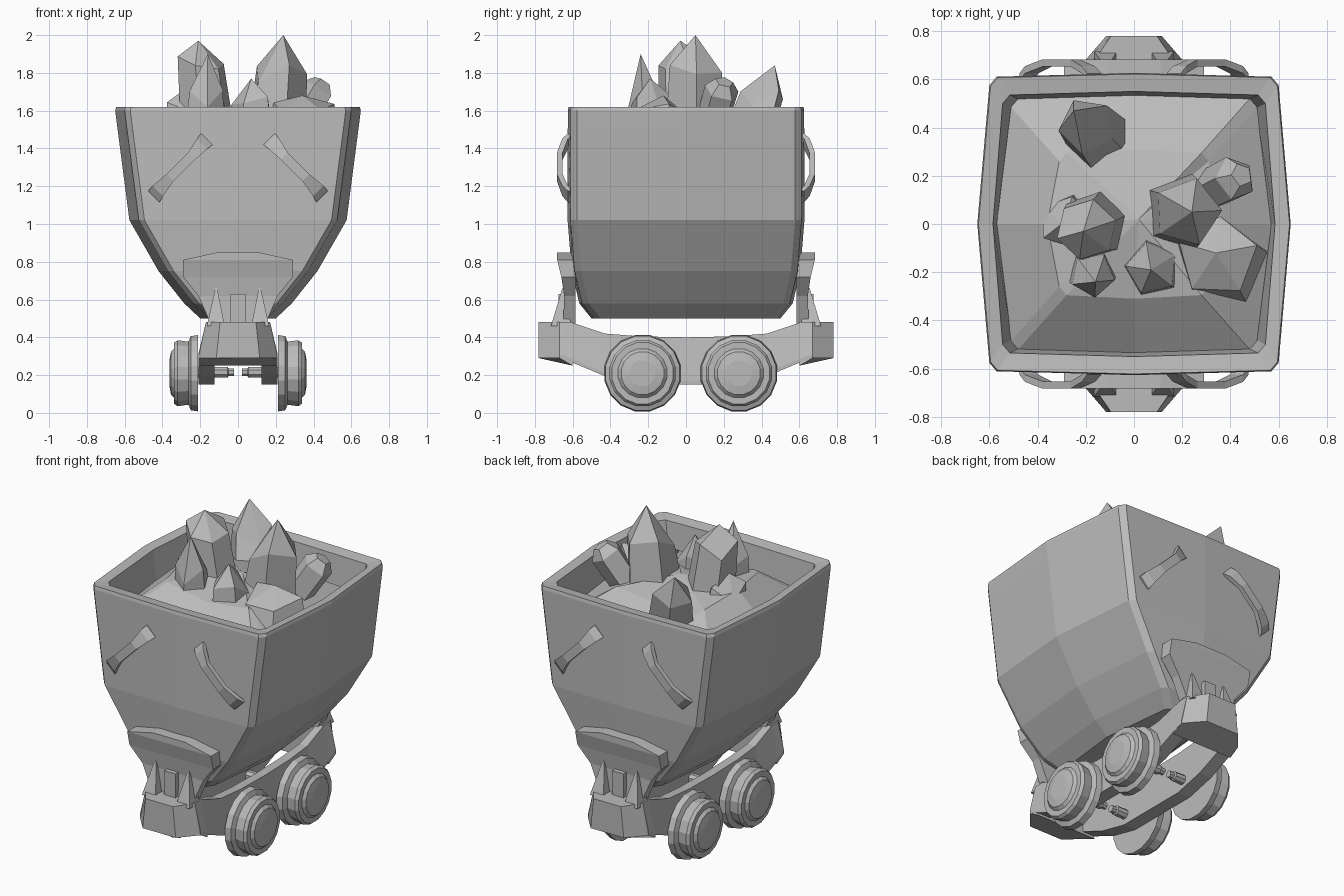
import bpy, bmesh, math, random
from mathutils import Vector

if "Cube" in bpy.data.objects:
    bpy.data.objects.remove(bpy.data.objects["Cube"])

random.seed(4)
grey = bpy.data.materials.new("stone grey")
grey.diffuse_color = (0.5, 0.5, 0.5, 1)
grey.use_nodes = True
grey.node_tree.nodes["Principled BSDF"].inputs["Base Color"].default_value = grey.diffuse_color


def loft(name, rings):
    """Skin a list of equal-length point rings and cap both ends."""
    bm = bmesh.new()
    vs = [[bm.verts.new(p) for p in r] for r in rings]
    n = len(vs[0])
    for a, b in zip(vs, vs[1:]):
        for i in range(n):
            j = (i + 1) % n
            bm.faces.new((a[i], a[j], b[j], b[i]))
    bm.faces.new(vs[0][::-1])
    bm.faces.new(vs[-1])
    bmesh.ops.remove_doubles(bm, verts=bm.verts, dist=0.0005)
    bmesh.ops.recalc_face_normals(bm, faces=bm.faces)
    me = bpy.data.meshes.new(name)
    bm.to_mesh(me)
    bm.free()
    me.materials.append(grey)
    ob = bpy.data.objects.new(name, me)
    bpy.context.collection.objects.link(ob)
    return ob


def plan(z, w, d, c=0.05):
    """Bulging rectangle with chamfered corners, seen from above."""
    q = [(w, 0), (w - c, d - 0.05), (w - c - 0.03, d - 0.015), (0, d)]
    p = q + [(-x, y) for x, y in q[2::-1]]
    p += [(x, -y) for x, y in p[-2:0:-1]]
    return [(x, y, z) for x, y in p]


def box(z, x0, x1, y0, y1):
    return [(x0, y0, z), (x1, y0, z), (x1, y1, z), (x0, y1, z)]


# Bucket with thick rim and inner walls
loft("bucket", [plan(0.50, 0.20, 0.50), plan(0.58, 0.285, 0.565), plan(0.75, 0.42, 0.605),
                plan(1.02, 0.575, 0.627), plan(1.52, 0.64, 0.626), plan(1.60, 0.65, 0.626),
                plan(1.62, 0.645, 0.622), plan(1.61, 0.585, 0.55, 0.04), plan(1.38, 0.565, 0.53, 0.06)])

# Ore mound inside the bucket
mid = [(x, y, 1.57 + random.uniform(-0.03, 0.05)) for x, y, z in plan(0, 0.36, 0.31)]
loft("ore_mound", [plan(1.35, 0.57, 0.535, 0.06), plan(1.42, 0.57, 0.535, 0.06), mid,
                   [(0.02, 0.02, 1.62)] * 12])


def crystal(name, base, tip, r, shoulder, n=5, turn=0.3):
    b, t = Vector(base), Vector(tip)
    rings = []
    for f, k in ((0, 1.0), (shoulder, 0.85), (1, 0)):
        c = b.lerp(t, f)
        rings.append([c + Vector((math.cos(turn + i * math.tau / n) * r * k,
                                  math.sin(turn + i * math.tau / n) * r * k,
                                  (0.05 * math.sin(2.4 * i) if k == 0.85 else 0))) for i in range(n)])
    loft(name, rings)


# Crystals: base centre, tip, radius, shoulder height
for i, c in enumerate([
        ((-0.16, 0.00, 1.48), (-0.21, -0.03, 1.97), 0.15, 0.75, 6),
        ((0.19, 0.05, 1.48), (0.24, 0.05, 2.00), 0.17, 0.62, 5),
        ((-0.18, -0.19, 1.48), (-0.16, -0.24, 1.90), 0.11, 0.45, 5),
        ((-0.13, 0.33, 1.46), (-0.25, 0.47, 1.84), 0.14, 0.55, 5),
        ((0.08, -0.18, 1.48), (0.07, -0.19, 1.77), 0.13, 0.55, 5),
        ((0.36, -0.17, 1.42), (0.34, -0.12, 1.68), 0.20, 0.70, 5),
        ((-0.27, 0.02, 1.46), (-0.30, 0.00, 1.70), 0.13, 0.60, 5)]):
    crystal(f"crystal_{i + 1}", *c[:4], n=c[4], turn=0.3 + i)

# Blunt leaning crystal on the right
a, b = Vector((0.30, 0.13, 1.50)), Vector((0.44, 0.20, 1.74))
ax = (b - a).normalized()
u = ax.cross(Vector((0, 1, 0))).normalized()
v = ax.cross(u)
loft("leaning_crystal", [[a.lerp(b, f) + (u * math.cos(i * math.tau / 5) + v * math.sin(i * math.tau / 5)) * r
                          for i in range(5)] for f, r in ((0, 0.09), (0.85, 0.095), (1.05, 0.05))])

for e in (-1, 1):                       # front and back ends
    end = "front" if e < 0 else "back"
    # Slanted grab handles
    for s in (-1, 1):
        rings = []
        for x, z, y, h in ((0.165, 1.45, 0.61, 0.042), (0.19, 1.425, 0.64, 0.038), (0.245, 1.36, 0.668, 0.026),
                           (0.36, 1.245, 0.668, 0.026), (0.425, 1.175, 0.64, 0.038), (0.445, 1.145, 0.61, 0.042)):
            o = h * 0.72
            rings.append([(s * (x + k * o), e * (y + t), z + k * o)
                          for k, t in ((-1, -0.015), (1, -0.015), (1, 0.015), (-1, 0.015))])
        loft(f"{end}_handle", rings)
    # Bracket plate holding the bucket
    loft(f"{end}_bracket", [box(z, -w, w, e * 0.585, e * y) for z, w, y in
                            ((0.46, 0.14, 0.65), (0.62, 0.21, 0.645), (0.72, 0.29, 0.66),
                             (0.81, 0.29, 0.682), (0.85, 0.11, 0.682))])
    # Bracket ribs and centre pin
    for s in (-1, 1):
        loft(f"{end}_rib", [box(0.46, s * 0.07, s * 0.165, e * 0.61, e * 0.715),
                            box(0.66, s * 0.11, s * 0.12, e * 0.63, e * 0.655)])
    loft(f"{end}_pin", [box(z, -0.04, 0.04, e * 0.61, e * 0.675) for z in (0.47, 0.63)])
    # Chassis end block, narrowing to the bumper
    loft(f"{end}_bumper", [[(x, e * y, z + (0.04 if y < 0.65 and z < 0.4 else 0) * -1) for x, y in
                            ((-w, 0.60), (-w, 0.67), (-n, 0.78), (n, 0.78), (w, 0.67), (w, 0.60))]
                           for z, w, n in ((0.29, 0.21, 0.115), (0.48, 0.17, 0.095))])

# Chassis side rails
stations = [(0.67, 0.29, 0.48, 0.17), (0.61, 0.27, 0.48, 0.17), (0.43, 0.195, 0.42, 0.18),
            (0.24, 0.15, 0.405, 0.183), (0, 0.15, 0.40, 0.183)]
stations += [(-y, a, b, w) for y, a, b, w in stations[-2::-1]]
for s in (-1, 1):
    side = "left" if s < 0 else "right"
    loft(f"{side}_rail", [[(s * 0.125, y, zb), (s * 0.21, y, zb), (s * 0.21, y, zb + 0.02),
                           (s * w, y, zt), (s * 0.125, y, zt)] for y, zb, zt, w in stations])
    # Flanged wheels and axle stubs
    for y in (-0.23, 0.28):
        def lathe(name, profile, n, z):
            loft(name, [[(s * x, y + r * math.cos((i + 0.5) * math.tau / n),
                          z + r * math.sin((i + 0.5) * math.tau / n)) for i in range(n)] for x, r in profile])
        lathe(f"{side}_wheel", [(0.212, 0.206), (0.25, 0.20), (0.262, 0.17), (0.32, 0.178), (0.338, 0.165),
                                (0.338, 0.132), (0.355, 0.115), (0.363, 0.07)], 16, 0.21)
        lathe(f"{side}_axle", [(0.02, 0.022), (0.05, 0.022), (0.055, 0.03), (0.11, 0.03), (0.22, 0.03)], 8, 0.215)
